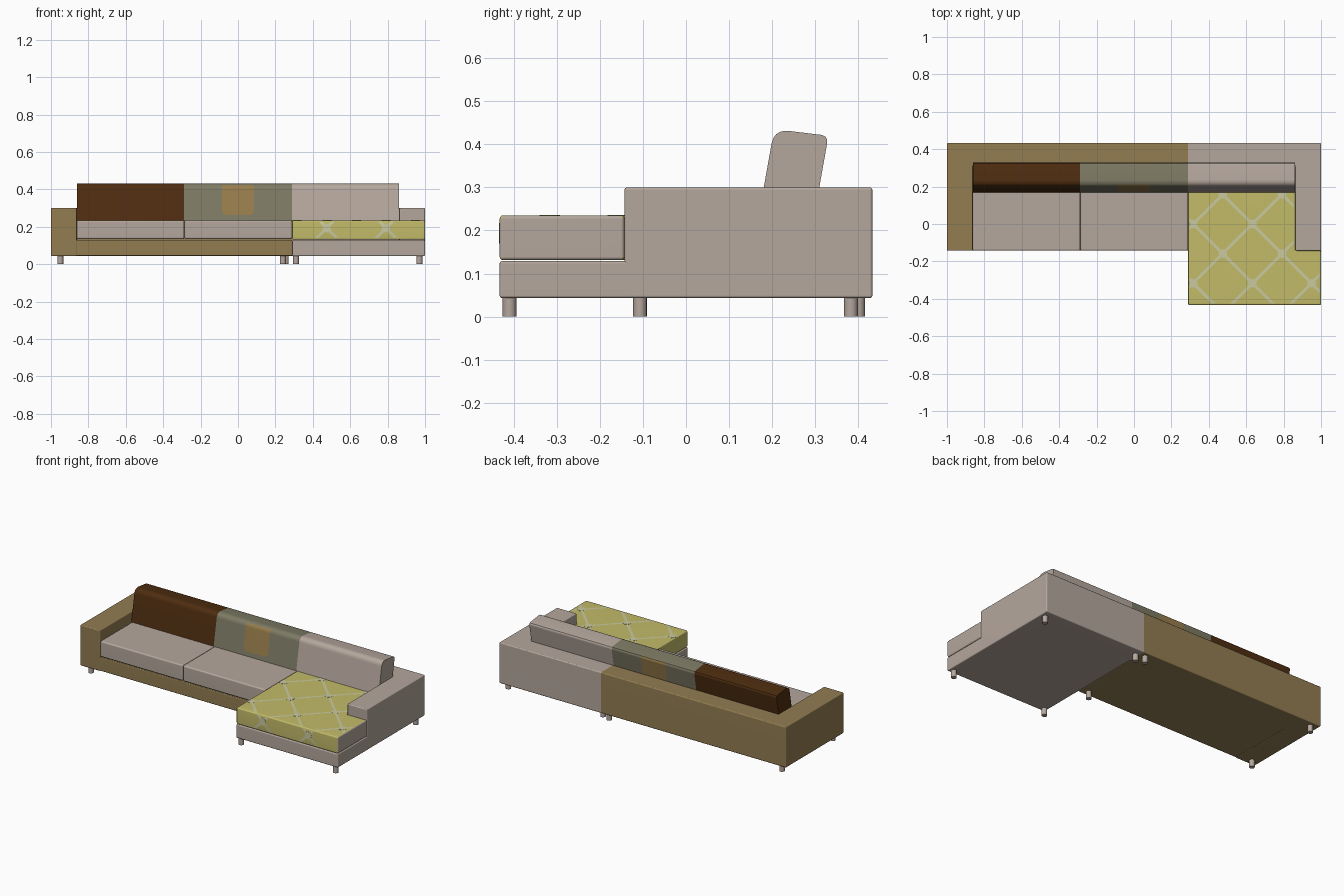
import bpy, bmesh, math
from mathutils import Matrix, Vector

if "Cube" in bpy.data.objects:
    bpy.data.objects.remove(bpy.data.objects["Cube"])

def material(name, rgb):
    m = bpy.data.materials.new(name)
    m.diffuse_color = (*rgb, 1)
    m.use_nodes = True
    m.node_tree.nodes["Principled BSDF"].inputs["Base Color"].default_value = m.diffuse_color
    return m

BEIGE = material("beige", (.46, .386, .337))
TAN = material("tan brown", (.292, .205, .084))
DARK = material("dark brown", (.076, .026, .005))
GREEN = material("grey green", (.205, .195, .127))
PATCH = material("ochre patch", (.314, .205, .07))
YELLOW = material("yellow", (.546, .497, .141))
PALE = material("pale lattice", (.591, .591, .352))

def finish(bm, name, mats):
    me = bpy.data.meshes.new(name)
    bm.to_mesh(me)
    bm.free()
    ob = bpy.data.objects.new(name, me)
    bpy.context.collection.objects.link(ob)
    for m in mats:
        me.materials.append(m)
    bpy.ops.object.select_all(action='DESELECT')
    ob.select_set(True)
    bpy.context.view_layer.objects.active = ob
    bpy.ops.object.shade_smooth_by_angle(angle=math.radians(35))
    wn = ob.modifiers.new("even shading", 'WEIGHTED_NORMAL')
    wn.keep_sharp = True
    return ob

def prism(pts, lo, hi, axis='z', bevel=0.0, seg=3, flush_x=None):
    """Extrude a 2D outline along an axis; edges on the plane flush_x stay sharp."""
    bm = bmesh.new()
    def place(a, b, t):
        return (a, b, t) if axis == 'z' else (t, a, b)
    bottom = [bm.verts.new(place(a, b, lo)) for a, b in pts]
    top = [bm.verts.new(place(a, b, hi)) for a, b in pts]
    bm.faces.new(bottom)
    bm.faces.new(top)
    n = len(pts)
    for i in range(n):
        j = (i + 1) % n
        bm.faces.new((bottom[i], bottom[j], top[j], top[i]))
    bmesh.ops.recalc_face_normals(bm, faces=bm.faces[:])
    if bevel:
        edges = [e for e in bm.edges if flush_x is None
                 or any(abs(v.co.x - flush_x) > 1e-4 for v in e.verts)]
        bmesh.ops.bevel(bm, geom=edges, offset=bevel, segments=seg,
                        profile=.5, affect='EDGES', clamp_overlap=True)
    bm.normal_update()
    return bm

def rect(x0, x1, y0, y1):
    return [(x0, y0), (x1, y0), (x1, y1), (x0, y1)]

def cut(bm, test, co, no):
    """Slice only the faces that pass the test."""
    faces = [f for f in bm.faces if test(f)]
    geom = set(faces)
    for f in faces:
        geom.update(f.edges)
        geom.update(f.verts)
    bmesh.ops.bisect_plane(bm, geom=list(geom), plane_co=Vector(co),
                           plane_no=Vector(no).normalized(), dist=1e-6)
    bm.normal_update()

S = .29                    # seam between the two units
F, B, M = -.433, .433, -.143   # chaise front, back, sofa front

# Frames: L-shaped arm and back, plus base
finish(prism([(-1, M), (-.862, M), (-.862, .31), (S, .31), (S, B), (-1, B)],
             .043, .3, bevel=.006, flush_x=S), "left_arm_and_back", [TAN])
finish(prism([(1, M), (1, B), (S, B), (S, .31), (.862, .31), (.862, M)],
             .043, .3, bevel=.006, flush_x=S), "right_arm_and_back", [BEIGE])
finish(prism(rect(-.87, S, M + .002, .42), .045, .13, bevel=.005), "left_base", [TAN])
finish(prism(rect(S, 1, F, B), .043, .129, bevel=.006), "chaise_base", [BEIGE])

# Seat cushions
for i, x in enumerate((-.862, -.286)):
    finish(prism(rect(x, x + .575, M, .31), .135, .235, bevel=.009),
           f"seat_cushion_{i + 1}", [BEIGE])

# Chaise cushion with a lattice cut into its top and front
TOPZ, STEP, HALF = .235, .3165, .011
bm = prism([(S, F), (1, F), (1, M), (.862, M), (.862, .31), (S, .31)],
           .131, TOPZ, bevel=.008)
is_top = lambda f: f.normal.z > .999
is_front = lambda f: f.normal.y < -.999 and f.calc_center_median().y < F + .01
bmesh.ops.triangulate(bm, faces=[f for f in bm.faces if is_top(f)])
for k in range(-1, 6):
    for off in (-HALF, HALF):
        for s in (1, -1):
            d = k * STEP + off
            cut(bm, is_top, (d, 0, 0), (1, s, 0))
            # the front continues the pattern folded over the edge
            cut(bm, is_front, (d, 0, TOPZ - F), (1, 0, s))
for f in bm.faces:
    c = f.calc_center_median()
    if f.normal.x > .7 and c.x > .9:
        f.material_index = 1
    elif is_top(f) or is_front(f):
        y = c.y if is_top(f) else F - TOPZ + c.z
        for u in (c.x + y, c.x - y):
            if abs(u - round(u / STEP) * STEP) < HALF:
                f.material_index = 2
finish(bm, "chaise_cushion", [YELLOW, BEIGE, PALE])

# Small blobs where the lattice lines cross
bm = bmesh.new()
for i in range(-2, 7):
    for j in range(-2, 7):
        x, y = (i + j) * STEP / 2, (i - j) * STEP / 2
        if not S + .024 < x < .96:
            continue
        on_top = F + .03 < y < .16 and (x < .83 or y < M - .02)
        on_front = F - .08 < y < F - .03
        if on_top or on_front:
            verts = bmesh.ops.create_cone(bm, cap_ends=True, segments=8, depth=.002,
                                          radius1=.024, radius2=.024)["verts"]
            pos = Vector((x, y, TOPZ))
            if on_front:
                bmesh.ops.rotate(bm, verts=verts, cent=(0, 0, 0),
                                 matrix=Matrix.Rotation(math.pi / 2, 3, 'X'))
                pos = Vector((x, F, TOPZ + y - F))
            bmesh.ops.translate(bm, verts=verts, vec=pos)
finish(bm, "lattice_nodes", [PALE])

# Back cushions: one leaning profile, three colours
PROFILE = [(.169, .235), (.199, .403), (.203, .415), (.21, .424), (.221, .43),
           (.236, .4315), (.315, .422), (.324, .418), (.328, .411), (.328, .403),
           (.298, .235)]
for name, x0, x1, mat in (("left", -.862, -.288, DARK), ("middle", -.288, .288, GREEN),
                          ("right", .288, .862, BEIGE)):
    bm = prism(PROFILE, x0, x1, axis='x')
    if name == "middle":
        # rounded-square patch on front and back
        side = lambda f: abs(f.normal.y) > .5
        for s in (-1, 1):
            cut(bm, side, (s * .085, 0, 0), (1, 0, 0))
            cut(bm, side, (s * .085, 0, .28), (s, 0, -.8))
        cut(bm, side, (0, 0, .262), (0, 0, 1))
        for f in bm.faces:
            c = f.calc_center_median()
            if (side(f) and abs(c.x) < .085 and c.z > .262
                    and abs(c.x) - .085 < .8 * (c.z - .28)):
                f.material_index = 1
    finish(bm, name + "_back_cushion", [mat, PATCH])

# Legs
LEGS = [(-.95, -.107), (.24, -.107), (-.95, .4), (.255, .4),
        (.31, -.41), (.97, -.41), (.31, .383), (.97, .383)]
for i, (x, y) in enumerate(LEGS):
    bm = bmesh.new()
    bmesh.ops.create_cone(bm, cap_ends=True, segments=16, depth=.046,
                          radius1=.016, radius2=.016)
    bmesh.ops.translate(bm, verts=bm.verts[:], vec=(x, y, .023))
    finish(bm, f"leg_{i + 1}", [BEIGE])
